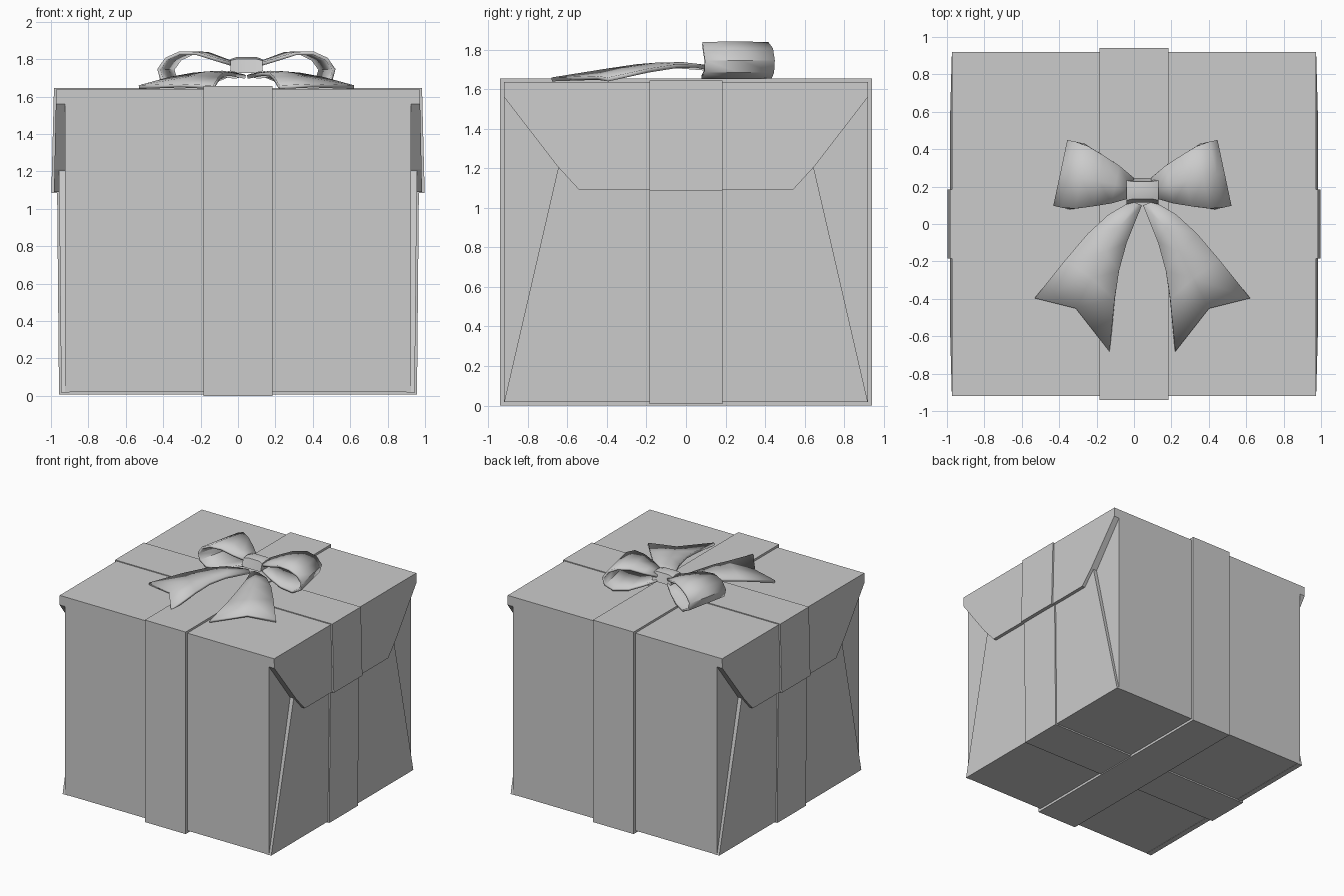
import bpy
import bmesh
import math
from mathutils import Vector

cube = bpy.data.objects.get("Cube")
if cube:
    bpy.data.objects.remove(cube, do_unlink=True)

paper = bpy.data.materials.new("light_grey")
paper.use_nodes = True
grey = (0.6, 0.6, 0.6, 1)
paper.diffuse_color = grey
paper.node_tree.nodes["Principled BSDF"].inputs["Base Color"].default_value = grey

BOW_X, BOW_Y = 0.045, 0.18


def finish(name, bm, smooth=False):
    bmesh.ops.recalc_face_normals(bm, faces=bm.faces)
    mesh = bpy.data.meshes.new(name)
    bm.to_mesh(mesh)
    bm.free()
    mesh.materials.append(paper)
    obj = bpy.data.objects.new(name, mesh)
    bpy.context.collection.objects.link(obj)
    if smooth:
        bpy.ops.object.select_all(action="DESELECT")
        obj.select_set(True)
        bpy.context.view_layer.objects.active = obj
        bpy.ops.object.shade_smooth_by_angle(angle=math.radians(35))
    return obj


def bridge(name, ring_a, ring_b):
    """Solid between two matching outlines."""
    bm = bmesh.new()
    a = [bm.verts.new(p) for p in ring_a]
    b = [bm.verts.new(p) for p in ring_b]
    bm.faces.new(a)
    bm.faces.new(b)
    for i in range(len(a)):
        j = (i + 1) % len(a)
        bm.faces.new((a[i], a[j], b[j], b[i]))
    return finish(name, bm)


def box(name, x, y, z0, z1):
    ring = [(-x, -y), (x, -y), (x, y), (-x, y)]
    return bridge(name, [(p, q, z0) for p, q in ring], [(p, q, z1) for p, q in ring])


def sheet(name, rows, thickness):
    """Strip of cloth through rows of points, given thickness."""
    bm = bmesh.new()
    grid = [[bm.verts.new(p) for p in row] for row in rows]
    for r, s in zip(grid, grid[1:]):
        for i in range(len(r) - 1):
            bm.faces.new((r[i], r[i + 1], s[i + 1], s[i]))
    obj = finish(name, bm, True)
    solid = obj.modifiers.new("thickness", "SOLIDIFY")
    solid.thickness = thickness
    solid.offset = 0
    return obj


# Box body and the slightly wider wrapped top
box("box_body", 0.925, 0.92, 0.02, 1.62)
box("box_top", 0.972, 0.92, 1.61, 1.638)

# Folded paper flaps on both ends
lower = [(0.92, 0.018), (0.645, 1.21)]
upper = [(0.92, 1.635), (0.92, 1.56), (0.65, 1.21), (0.54, 1.09)]
for side, s in (("left", 1), ("right", -1)):
    for label, half, base, lean in (("lower", lower, 0.945, 0.01),
                                    ("upper", upper, 1.008, -0.022)):
        ring = half + [(-y, z) for y, z in reversed(half)]
        bridge(f"{side}_{label}_flap",
               [(s * 0.9, y, z) for y, z in ring],
               [(s * (base + lean * z), y, z) for y, z in ring])

# Ribbons around the box
box("front_to_back_ribbon", 0.185, 0.942, 0, 1.655)
half = [(0.957, 0.008), (0.967, 1.085), (0.998, 1.085), (0.984, 1.645)]
ring = half + [(-x, z) for x, z in reversed(half)]
bridge("side_to_side_ribbon", [(x, -0.185, z) for x, z in ring],
       [(x, 0.185, z) for x, z in ring])

# Bow: each loop is a flared band around a side profile of (reach, height)
loop = [(0.06, 1.77), (0.15, 1.80), (0.24, 1.83), (0.33, 1.832), (0.40, 1.80),
        (0.44, 1.745), (0.425, 1.69), (0.36, 1.66), (0.25, 1.665), (0.15, 1.70),
        (0.06, 1.735)]
tilt = math.radians(12)
for side, s in (("left", 1), ("right", -1)):
    rows = []
    for reach, z in loop:
        width = 0.055 + 0.125 * min(1, max(0, (reach - 0.06) / 0.3)) ** 0.8
        row = []
        for w in (-width, 0, width):
            x = reach * math.cos(tilt) - w * math.sin(tilt)
            y = reach * math.sin(tilt) + w * math.cos(tilt)
            row.append((BOW_X + s * x, BOW_Y + y, z))
        rows.append(row)
    sheet(f"{side}_bow_loop", rows, 0.018)

# Bow tails: inner edge, middle and outer edge of each row
inner = [(0.005, 0.1), (0.085, -0.1), (0.125, -0.25), (0.148, -0.4), (0.175, -0.68)]
outer = [(0.06, 0.12), (0.18, 0.05), (0.29, -0.05), (0.41, -0.19), (0.575, -0.395)]
middle = [(0.03, 0.11), (0.13, -0.02), (0.2, -0.15), (0.27, -0.29), (0.355, -0.45)]
heights = [1.705, 1.72, 1.717, 1.695, 1.65]
for side, s in (("left", 1), ("right", -1)):
    rows = [[(BOW_X + s * x, y, z + lift) for (x, y), lift in
             zip(row, (0, 0.008, 0))] for *row, z in zip(inner, middle, outer, heights)]
    sheet(f"{side}_bow_tail", rows, 0.02)

# Knot: a band pinched at the middle
knot = []
for x, depth, rise in ((-0.085, 0.075, 0.038), (-0.05, 0.066, 0.05),
                       (0.05, 0.066, 0.05), (0.085, 0.075, 0.038)):
    corners = [(-1, -0.7), (-0.7, 0.8), (0, 1), (0.7, 0.8), (1, -0.7), (-1, -0.7)]
    knot.append([(BOW_X + x, BOW_Y + a * depth, 1.762 + b * rise) for a, b in corners])
bm = bmesh.new()
rings = [[bm.verts.new(p) for p in row[:-1]] for row in knot]
for r, q in zip(rings, rings[1:]):
    for i in range(len(r)):
        j = (i + 1) % len(r)
        bm.faces.new((r[i], r[j], q[j], q[i]))
bm.faces.new(rings[0])
bm.faces.new(rings[-1])
finish("bow_knot", bm, True)
